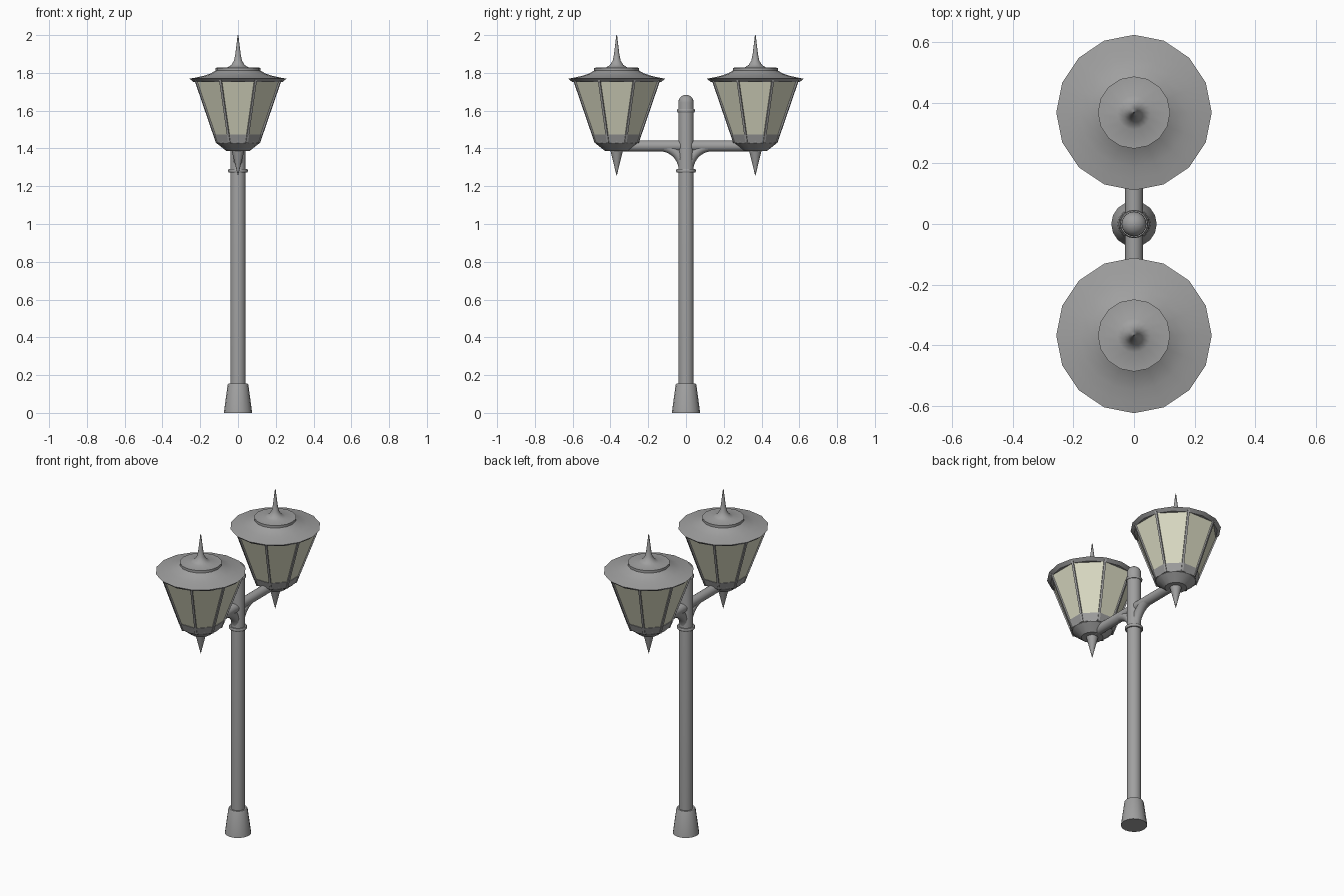
import bpy, bmesh, math
from mathutils import Vector

if "Cube" in bpy.data.objects:
    bpy.data.objects.remove(bpy.data.objects["Cube"])

glass_mat = bpy.data.materials.new("glass")
glass_mat.diffuse_color = (0.72, 0.72, 0.56, 1)
glass_mat.use_nodes = True
glass_mat.node_tree.nodes["Principled BSDF"].inputs["Base Color"].default_value = glass_mat.diffuse_color
metal_mat = bpy.data.materials.new("dark_metal")
metal_mat.diffuse_color = (0.35, 0.35, 0.35, 1)
metal_mat.use_nodes = True
metal_mat.node_tree.nodes["Principled BSDF"].inputs["Base Color"].default_value = metal_mat.diffuse_color


def finish(bm, name, angle=35, mat=metal_mat):
    bmesh.ops.remove_doubles(bm, verts=bm.verts, dist=1e-5)
    bmesh.ops.recalc_face_normals(bm, faces=bm.faces)
    me = bpy.data.meshes.new(name)
    bm.to_mesh(me)
    bm.free()
    ob = bpy.data.objects.new(name, me)
    bpy.context.collection.objects.link(ob)
    me.materials.append(mat)
    bpy.ops.object.select_all(action='DESELECT')
    ob.select_set(True)
    bpy.context.view_layer.objects.active = ob
    if angle:
        bpy.ops.object.shade_smooth_by_angle(angle=math.radians(angle))
    return ob


def skin(bm, rings):
    n = len(rings[0])
    rings = [[bm.verts.new(p) for p in r] for r in rings]
    for a, b in zip(rings, rings[1:]):
        for i in range(n):
            j = (i + 1) % n
            bm.faces.new((a[i], a[j], b[j], b[i]))
    bm.faces.new(rings[0])
    bm.faces.new(rings[-1])


def lathe(name, profile, y=0, sides=16, phase=0, angle=35, mat=metal_mat):
    """Revolve (radius, z) points around a vertical axis at y."""
    bm = bmesh.new()
    angs = [phase + 2 * math.pi * i / sides for i in range(sides)]
    skin(bm, [[(r * math.cos(a), y + r * math.sin(a), z) for a in angs] for r, z in profile])
    return finish(bm, name, angle, mat)


def tube(name, path, radius, sides=16, angle=50):
    """Sweep a circle along (y, z) points in the x = 0 plane."""
    bm = bmesh.new()
    pts = [Vector((0, y, z)) for y, z in path]
    rings = []
    for i, p in enumerate(pts):
        t = (pts[min(i + 1, len(pts) - 1)] - pts[max(i - 1, 0)]).normalized()
        u = Vector((1, 0, 0))
        v = t.cross(u)
        rings.append([p + radius * (math.cos(2 * math.pi * k / sides) * u +
                                    math.sin(2 * math.pi * k / sides) * v) for k in range(sides)])
    skin(bm, rings)
    return finish(bm, name, angle)


def bar(name, a, b, r):
    """Square glazing bar between two points."""
    bm = bmesh.new()
    a, b = Vector(a), Vector(b)
    t = (b - a).normalized()
    u = t.cross(Vector((0, 0, 1))).normalized()
    v = t.cross(u)
    skin(bm, [[p + r * (su * u + sv * v) for su, sv in ((-1, -1), (1, -1), (1, 1), (-1, 1))]
              for p in (a, b)])
    return finish(bm, name, 0)


# Post with domed top, foot and collars
dome = [(0.041 * math.cos(t), 1.643 + 0.041 * math.sin(t))
        for t in [math.pi / 2 * k / 6 for k in range(6)]]
lathe("post", [(0.041, 0.1)] + dome + [(0.003, 1.684)])
lathe("foot", [(0.075, 0), (0.055, 0.148), (0.051, 0.155), (0.035, 0.155)])
for name, z, r in (("lower_collar", 1.282, 0.052), ("upper_collar", 1.60, 0.047)):
    lathe(name, [(0.035, z - 0.009), (r - 0.003, z - 0.009), (r, z - 0.004), (r, z + 0.004),
                 (r - 0.003, z + 0.009), (0.035, z + 0.009)])

# Cross arm
tube("cross_arm", [(-0.367, 1.413), (0.367, 1.413)], 0.029)

# Lantern on each end
OCT = math.pi / 8
GB, GT = (0.118, 1.43), (0.242, 1.765)   # glass bottom and top (radius, z)
for s, side in ((-1, "front"), (1, "back")):
    y = s * 0.367
    # curved bracket under the arm
    arc = [math.pi / 2 * k / 10 for k in range(11)]
    tube(side + "_bracket", [(s * (0.14 - 0.128 * math.sin(t)), 1.285 + 0.127 * math.cos(t))
                             for t in arc], 0.027)
    # glass panes
    lathe(side + "_glass", [GB, GT], y, 8, OCT, 0, glass_mat)
    # lower frame band
    lathe(side + "_lower_band", [(0.122, 1.43), (0.139, 1.475), (0.12, 1.475)], y, 8, OCT, 0)
    # glazing bars on the corners
    for k in range(8):
        c, n = math.cos(OCT + k * math.pi / 4), math.sin(OCT + k * math.pi / 4)
        bar(f"{side}_glazing_bar_{k}", (GB[0] * c, y + GB[0] * n, GB[1]),
            (GT[0] * c, y + GT[0] * n, GT[1]), 0.006)
    # cup and bottom spike
    lathe(side + "_cup", [(0.001, 1.257), (0.015, 1.315), (0.033, 1.387), (0.062, 1.387),
                          (0.114, 1.428), (0.117, 1.442), (0.1, 1.442)], y)
    # roof with sloping underside, cap and finial
    lathe(side + "_roof", [(0.2, 1.752), (0.236, 1.752), (0.256, 1.769), (0.22, 1.776),
                           (0.18, 1.785), (0.145, 1.797), (0.119, 1.812), (0.119, 1.827),
                           (0.056, 1.829), (0.035, 1.842), (0.021, 1.865), (0.014, 1.9),
                           (0.002, 2.0)], y)
